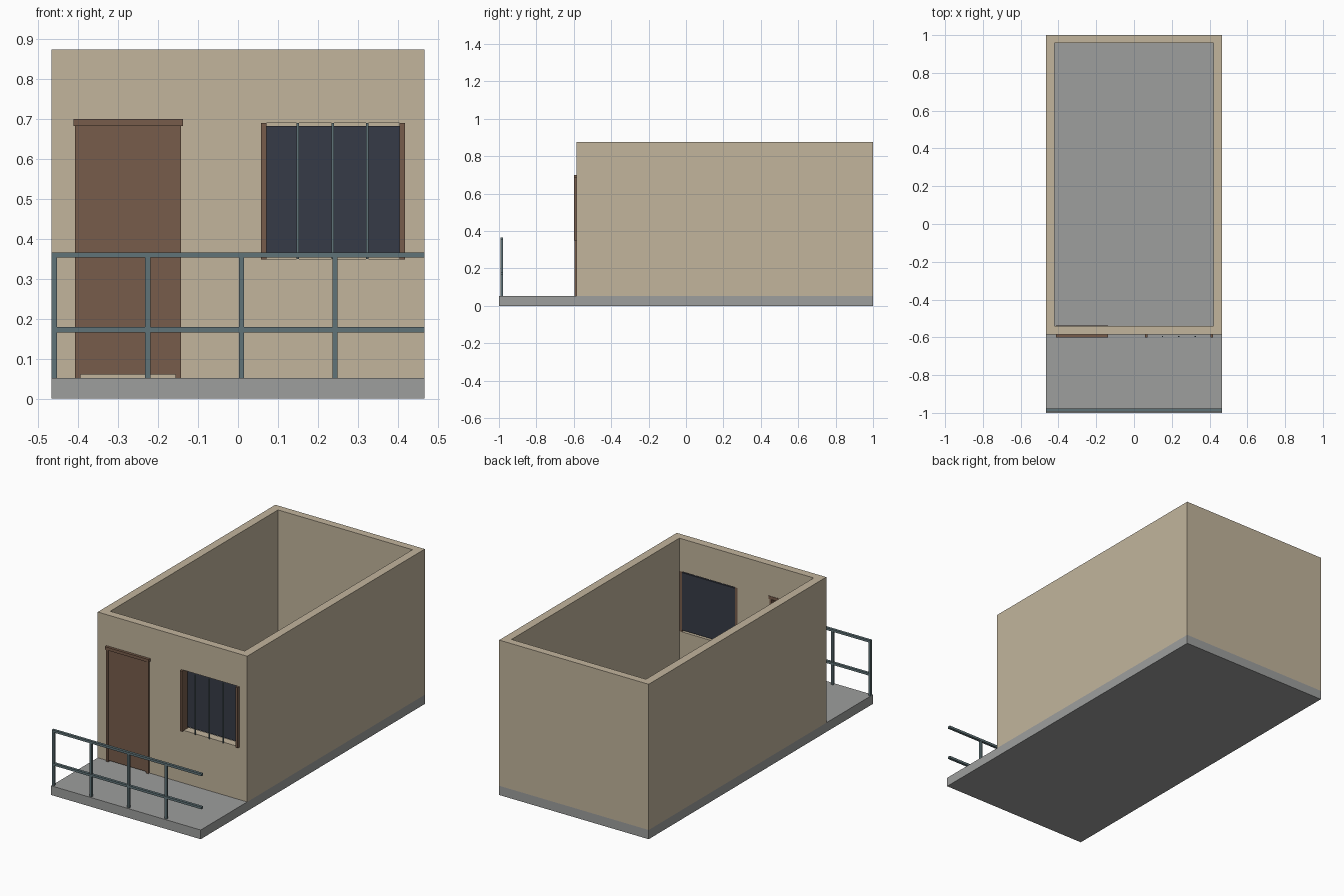
import bpy

if "Cube" in bpy.data.objects:
    bpy.data.objects.remove(bpy.data.objects["Cube"], do_unlink=True)


def material(name, rgb):
    m = bpy.data.materials.new(name)
    m.use_nodes = True
    m.diffuse_color = (*rgb, 1)
    bsdf = next(n for n in m.node_tree.nodes if n.type == "BSDF_PRINCIPLED")
    bsdf.inputs["Base Color"].default_value = (*rgb, 1)
    return m


plaster = material("beige plaster", (0.54, 0.46, 0.335))
concrete = material("grey concrete", (0.34, 0.345, 0.34))
wood = material("brown wood", (0.185, 0.108, 0.07))
glass = material("dark glass", (0.037, 0.044, 0.063))
steel = material("blue grey steel", (0.118, 0.174, 0.19))


def box(name, xs, ys, zs, mat=None):
    """Box spanning the given ranges on each axis."""
    mid = [(a + b) / 2 for a, b in (xs, ys, zs)]
    size = [b - a for a, b in (xs, ys, zs)]
    bpy.ops.mesh.primitive_cube_add(size=1, location=mid)
    ob = bpy.context.object
    ob.name = name
    ob.scale = size
    bpy.ops.object.transform_apply(location=False, rotation=False, scale=True)
    if mat:
        ob.data.materials.append(mat)
    return ob


def cut(target, xs, ys, zs):
    """Subtract a box from the target and discard the cutter."""
    cutter = box("cutter", xs, ys, zs)
    mod = target.modifiers.new("cut", "BOOLEAN")
    mod.operation = "DIFFERENCE"
    mod.solver = "EXACT"
    mod.object = cutter
    bpy.context.view_layer.objects.active = target
    bpy.ops.object.modifier_apply(modifier=mod.name)
    bpy.data.objects.remove(cutter, do_unlink=True)


W = 0.467          # half width
FLOOR = 0.052
FRONT, INNER = -0.585, -0.54

# Slab, forming the floor and the porch
box("floor_slab", (-W, W), (-1, 1), (0, FLOOR), concrete)

# Roofless walls with door and window openings
walls = box("walls", (-W, W), (FRONT, 1), (FLOOR, 0.875), plaster)
cut(walls, (-0.42, 0.42), (INNER, 0.957), (-0.1, 1))
cut(walls, (-0.408, -0.143), (-0.7, -0.5), (-0.1, 0.69))
cut(walls, (0.057, 0.418), (-0.7, -0.5), (0.35, 0.69))

# Door
for side, x in (("right", -0.408), ("left", -0.157)):
    box(f"door_jamb_{side}", (x, x + 0.014), (-0.596, INNER), (FLOOR, 0.685), wood)
box("door_header", (-0.412, -0.138), (-0.6, INNER + 0.002), (0.683, 0.7), wood)
box("door_panel", (-0.394, -0.157), (-0.594, -0.56), (0.06, 0.683), wood)

# Window
for side, x in (("right", 0.057), ("left", 0.404)):
    box(f"window_jamb_{side}", (x, x + 0.014), (-0.6, INNER), (0.348, 0.69), wood)
box("window_glass", (0.071, 0.404), (-0.552, -0.543), (0.358, 0.683), glass)
for i in range(3):
    x = 0.15 + i * 0.087
    box(f"window_bar_{i + 1}", (x - 0.003, x + 0.003), (-0.598, -0.592),
        (0.35, 0.69), steel)

# Porch railing
T = 0.013
for i in range(4):
    x = -W + i * 0.2345
    box(f"railing_post_{i + 1}", (x, x + T), (-0.992, -0.979), (FLOOR, 0.355), steel)
for name, z in (("railing_top_rail", 0.353), ("railing_middle_rail", 0.166)):
    box(name, (-W, W), (-0.993, -0.978), (z, z + T), steel)
